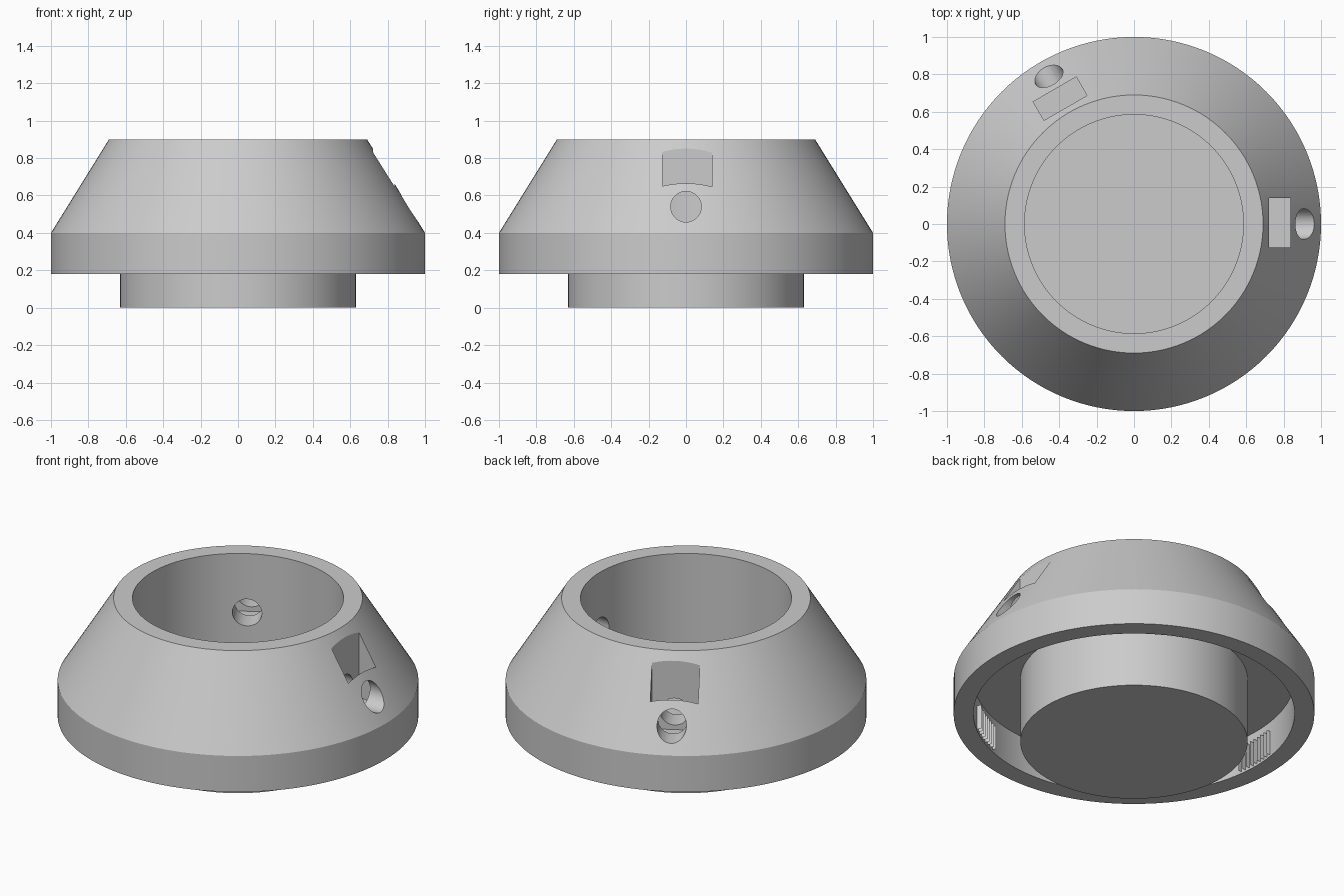
import bpy, bmesh, math
from mathutils import Matrix, Vector

cube = bpy.data.objects.get("Cube")
if cube:
    bpy.data.objects.remove(cube, do_unlink=True)

grey = bpy.data.materials.new("light_grey")
grey.use_nodes = True
color = (0.6, 0.6, 0.6, 1)
grey.diffuse_color = color
grey.node_tree.nodes["Principled BSDF"].inputs["Base Color"].default_value = color


def make_object(name, bm):
    bmesh.ops.recalc_face_normals(bm, faces=bm.faces)
    mesh = bpy.data.meshes.new(name)
    bm.to_mesh(mesh)
    bm.free()
    obj = bpy.data.objects.new(name, mesh)
    bpy.context.collection.objects.link(obj)
    mesh.materials.append(grey)
    return obj


def lathe(name, profile, start=0, angle=2 * math.pi, steps=128):
    """Spin a closed (radius, height) outline about z."""
    bm = bmesh.new()
    turn = Matrix.Rotation(start, 3, 'Z')
    verts = [bm.verts.new(turn @ Vector((r, 0, z))) for r, z in profile]
    full = angle > 6
    if full:
        geom = [bm.edges.new(pair) for pair in zip(verts, verts[1:])]
    else:
        geom = [bm.faces.new(verts)]
    bmesh.ops.spin(bm, geom=geom, axis=(0, 0, 1), cent=(0, 0, 0),
                   angle=angle, steps=steps, use_duplicate=not full)
    bmesh.ops.remove_doubles(bm, verts=bm.verts, dist=0.0001)
    return make_object(name, bm)


def smooth(obj):
    bpy.ops.object.select_all(action='DESELECT')
    obj.select_set(True)
    bpy.context.view_layer.objects.active = obj
    bpy.ops.object.shade_smooth_by_angle(angle=math.radians(25))


# Cup with a sloped collar and a hollow skirt around it
body = lathe("collar_body", [
    (0, 0), (0.63, 0), (0.63, 0.4), (0.89, 0.4), (0.89, 0.18), (1, 0.18),
    (1, 0.4), (0.69, 0.9), (0.585, 0.9), (0.585, 0.05), (0, 0.05)])

# Radial screw holes, each with a vertical nut pocket
for i, angle in enumerate((0, math.radians(120))):
    spin = Matrix.Rotation(angle, 4, 'Z')
    hole = bmesh.new()
    bmesh.ops.create_cone(
        hole, cap_ends=True, segments=32, radius1=0.082, radius2=0.082, depth=0.7,
        matrix=spin @ Matrix.Translation((0.83, 0, 0.54)) @ Matrix.Rotation(math.pi / 2, 4, 'Y'))
    pocket = bmesh.new()
    bmesh.ops.create_cube(
        pocket, size=1,
        matrix=spin @ Matrix.Translation((0.778, 0.007, 0.73)) @ Matrix.Diagonal((0.115, 0.266, 0.6, 1)))
    for name, bm in (("hole_cutter", hole), ("pocket_cutter", pocket)):
        cutter = make_object(f"{name}_{i}", bm)
        mod = body.modifiers.new(name, 'BOOLEAN')
        mod.operation = 'DIFFERENCE'
        mod.solver = 'EXACT'
        mod.object = cutter
        bpy.context.view_layer.objects.active = body
        bpy.ops.object.modifier_apply(modifier=mod.name)
        bpy.data.objects.remove(cutter, do_unlink=True)
smooth(body)

# Three grip pads inside the skirt
for i, degrees in enumerate((60, 180, 300)):
    pad = lathe(f"skirt_pad_{i}", [(0.865, 0.19), (0.9, 0.19), (0.9, 0.34), (0.865, 0.34)],
                math.radians(degrees - 8), math.radians(16), 8)
    smooth(pad)
